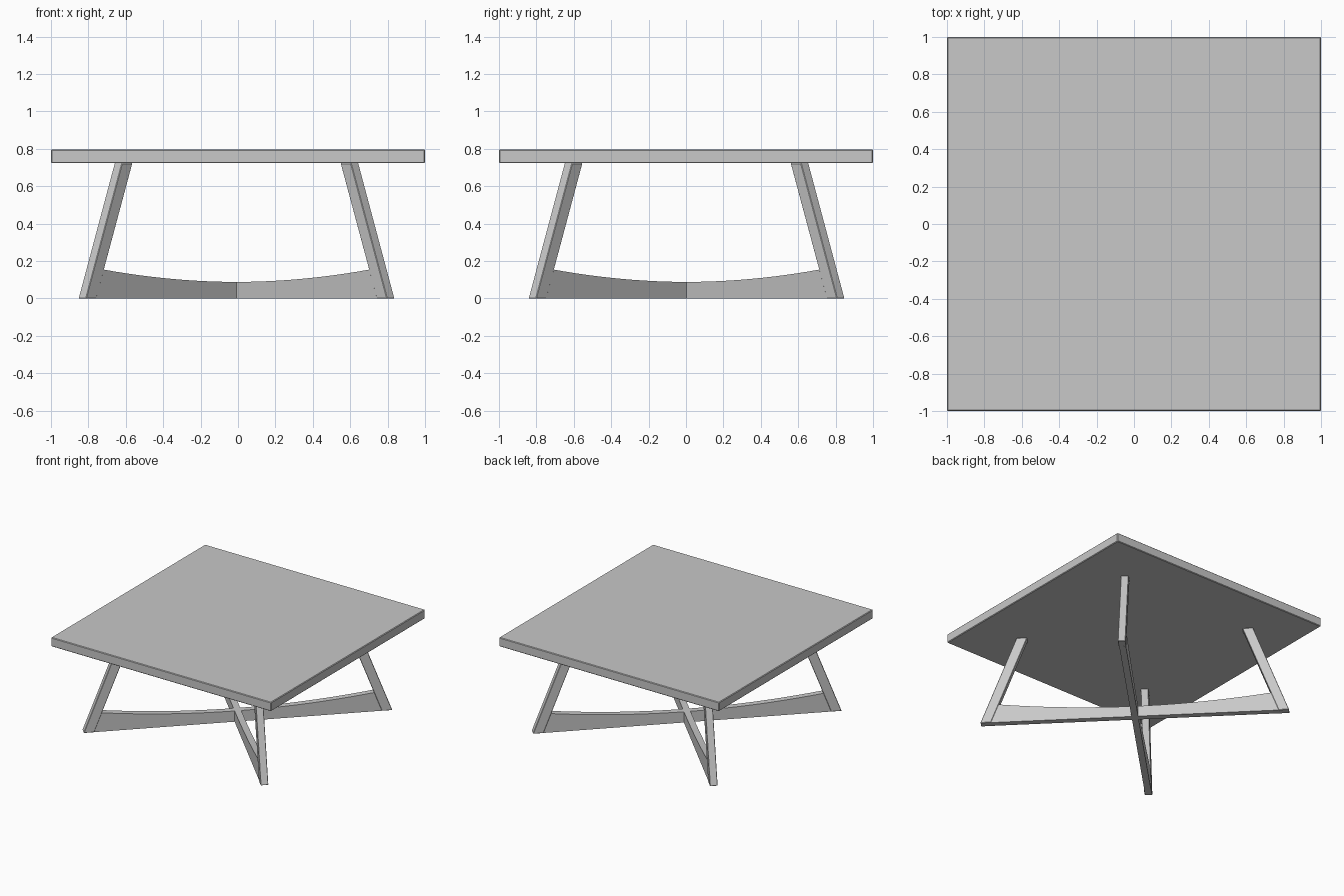
import bpy, bmesh, math
from mathutils import Matrix

cube = bpy.data.objects.get("Cube")
if cube:
    bpy.data.objects.remove(cube, do_unlink=True)

GREY = (0.58, 0.58, 0.58, 1.0)
mat = bpy.data.materials.new("light grey")
mat.use_nodes = True
mat.diffuse_color = GREY
bsdf = next(n for n in mat.node_tree.nodes if n.type == 'BSDF_PRINCIPLED')
bsdf.inputs["Base Color"].default_value = GREY

TOP_Z, TOP_H = 0.797, 0.074
UNDER = TOP_Z - TOP_H
BASE_CENTRE = (-0.008, 0.003, 0)


def finish(name, bm, bevel):
    bmesh.ops.recalc_face_normals(bm, faces=bm.faces)
    mesh = bpy.data.meshes.new(name)
    bm.to_mesh(mesh)
    bm.free()
    mesh.materials.append(mat)
    ob = bpy.data.objects.new(name, mesh)
    bpy.context.collection.objects.link(ob)
    if bevel:
        mod = ob.modifiers.new("soft edges", 'BEVEL')
        mod.width = bevel
        mod.segments = 1
        mod.limit_method = 'ANGLE'
    return ob


def plank(name, profile, thickness, angle, bevel):
    """Extrude an upright (radius, z) profile and turn it about the base centre."""
    bm = bmesh.new()
    face = bm.faces.new([bm.verts.new((r, -thickness / 2, z)) for r, z in profile])
    ext = bmesh.ops.extrude_face_region(bm, geom=[face])
    verts = [g for g in ext["geom"] if isinstance(g, bmesh.types.BMVert)]
    bmesh.ops.translate(bm, verts=verts, vec=(0, thickness, 0))
    bm.transform(Matrix.Translation(BASE_CENTRE) @ Matrix.Rotation(math.radians(angle), 4, 'Z'))
    return finish(name, bm, bevel)


# Square table top
bm = bmesh.new()
bmesh.ops.create_cube(bm, size=1)
bm.transform(Matrix.Translation((0, 0, UNDER + TOP_H / 2)) @ Matrix.Diagonal((2, 2, TOP_H, 1)))
finish("table_top", bm, 0.005)

# Four slanted legs on the diagonals
leg = [(1.167, 0), (0.894, UNDER), (0.814, UNDER), (1.088, 0)]
for name, angle in (("back_left_leg", 45), ("back_right_leg", 135),
                    ("front_right_leg", 225), ("front_left_leg", 315)):
    plank(name, leg, 0.058, angle, 0.003)

# Two crossed floor rails with hollowed upper edges
N, END = 24, 1.035
curve = [(END * (1 - 2 * i / N), 0.088 + 0.067 * (1 - 2 * i / N) ** 2) for i in range(N + 1)]
rail = [(1.09, 0.0)] + curve + [(-1.09, 0.0)]
for name, angle in (("rail_a", 45), ("rail_b", 135)):
    plank(name, rail, 0.05, angle, 0)
